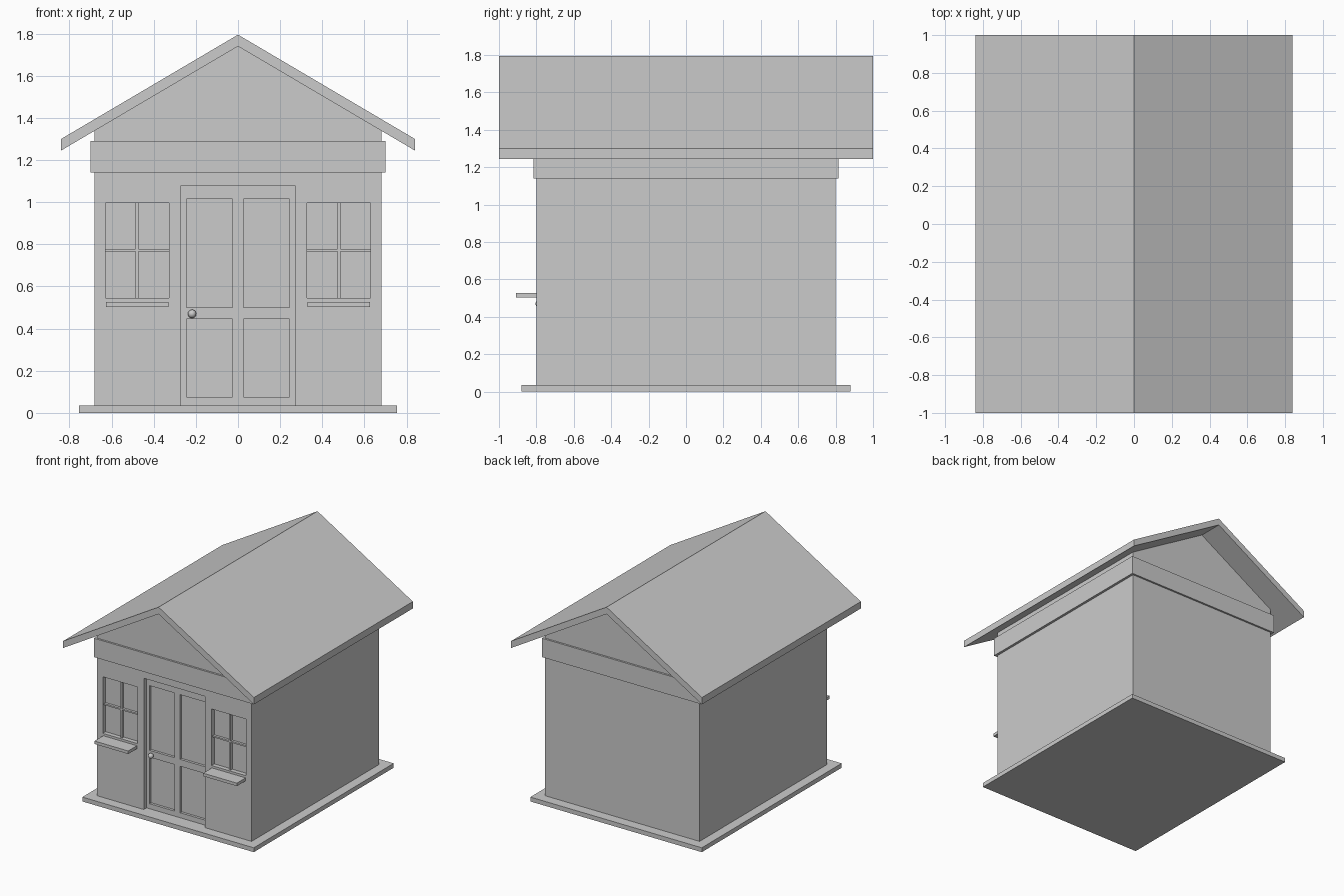
import bpy
import bmesh
from mathutils import Vector

default = bpy.data.objects.get("Cube")
if default:
    bpy.data.objects.remove(default, do_unlink=True)

# One plain grey for the whole house
grey = bpy.data.materials.new("light_grey")
grey.use_nodes = True
COLOR = (0.6, 0.6, 0.6, 1)
grey.diffuse_color = COLOR
grey.node_tree.nodes["Principled BSDF"].inputs["Base Color"].default_value = COLOR


def finish(name, bm):
    bmesh.ops.recalc_face_normals(bm, faces=bm.faces)
    mesh = bpy.data.meshes.new(name)
    bm.to_mesh(mesh)
    bm.free()
    mesh.materials.append(grey)
    obj = bpy.data.objects.new(name, mesh)
    bpy.context.collection.objects.link(obj)
    return obj


def add_box(bm, x, y, z):
    """Add a box given its (min, max) range on each axis."""
    verts = bmesh.ops.create_cube(bm, size=1)["verts"]
    for v in verts:
        v.co = Vector([(a + b) / 2 + c * (b - a) for c, (a, b) in zip(v.co, (x, y, z))])


def boxes(name, *ranges):
    bm = bmesh.new()
    for r in ranges:
        add_box(bm, *r)
    return finish(name, bm)


def prism(name, profile, depth):
    """Extrude an x-z profile evenly to both sides along y."""
    bm = bmesh.new()
    face = bm.faces.new([bm.verts.new((x, -depth, z)) for x, z in profile])
    ext = bmesh.ops.extrude_face_region(bm, geom=[face])["geom"]
    moved = [v for v in ext if isinstance(v, bmesh.types.BMVert)]
    bmesh.ops.translate(bm, verts=moved, vec=(0, 2 * depth, 0))
    return finish(name, bm)


def cut(target, *ranges):
    """Cut box-shaped recesses into the target."""
    cutter = boxes("cutter", *ranges)
    cutter.hide_render = True
    mod = target.modifiers.new("recess", "BOOLEAN")
    mod.operation = "DIFFERENCE"
    mod.solver = "EXACT"
    mod.object = cutter
    bpy.context.view_layer.objects.active = target
    bpy.ops.object.modifier_apply(modifier=mod.name)
    bpy.data.objects.remove(cutter, do_unlink=True)


FLOOR, FRONT = 0.035, -0.8

# Base slab, gabled walls, frieze band and roof
boxes("base", ((-0.755, 0.755), (-0.88, 0.88), (0, FLOOR)))
walls = prism("walls", [(-0.68, 0.02), (0.68, 0.02), (0.68, 1.34), (0, 1.742), (-0.68, 1.34)], 0.8)
boxes("frieze", ((-0.7, 0.7), (-0.815, 0.815), (1.14, 1.29)))
prism("roof", [(-0.84, 1.245), (0, 1.74), (0.84, 1.245), (0.84, 1.3), (0, 1.795), (-0.84, 1.3)], 1)

# Recesses for the door and both windows
windows = [(-0.63, -0.327), (0.327, 0.63)]
cut(walls,
    ((-0.27, 0.27), (-0.9, -0.73), (0.025, 1.08)),
    *[(x, (-0.9, -0.765), (0.545, 0.995)) for x in windows])

# Door leaf with four sunken panels
door = boxes("door", ((-0.27, 0.27), (-0.765, -0.72), (0.03, 1.08)))
cut(door, *[(x, (-0.9, -0.745), z)
            for x in ((-0.245, -0.025), (0.025, 0.245))
            for z in ((0.075, 0.445), (0.5, 1.015))])

# Window bars and sills
for side, (a, b) in zip(("right", "left"), windows):
    mid = (a + b) / 2
    boxes(side + "_window_bars",
          ((mid - 0.007, mid + 0.007), (-0.785, -0.755), (0.54, 1.0)),
          ((a - 0.005, b + 0.005), (-0.785, -0.755), (0.765, 0.777)))
    boxes(side + "_sill", ((a + 0.003, b - 0.003), (-0.91, FRONT + 0.01), (0.503, 0.527)))

# Round door knob
bm = bmesh.new()
bmesh.ops.create_uvsphere(bm, u_segments=24, v_segments=12, radius=0.02)
bmesh.ops.translate(bm, verts=bm.verts, vec=(-0.218, -0.785, 0.47))
for f in bm.faces:
    f.smooth = True
finish("door_knob", bm)
